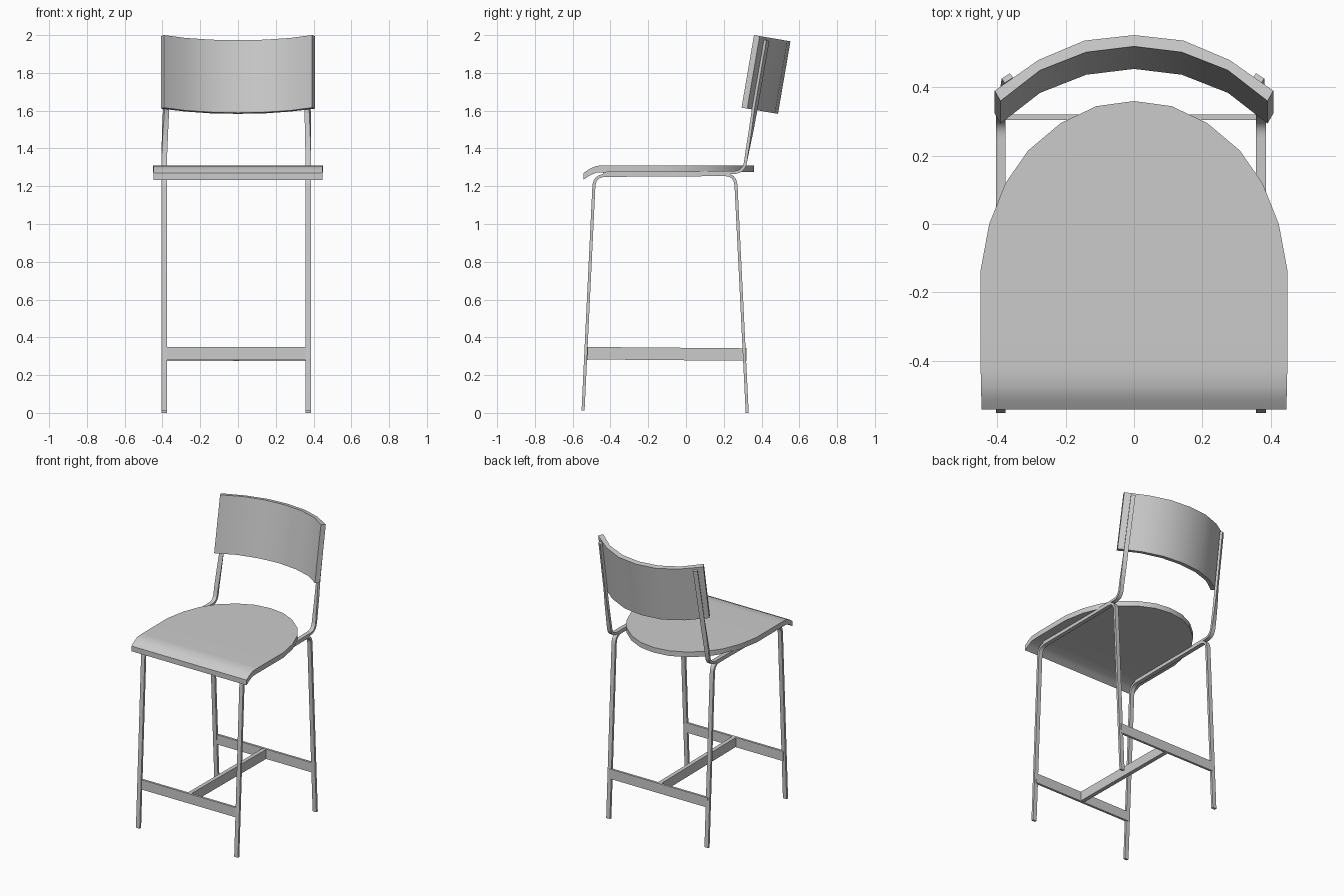
import bpy, bmesh, math
from mathutils import Vector

if "Cube" in bpy.data.objects:
    bpy.data.objects.remove(bpy.data.objects["Cube"])

CX = -0.009      # the frame sits slightly left of centre
HALF = 0.381     # half distance between the side frames


def finish(name, bm, angle=35):
    bmesh.ops.recalc_face_normals(bm, faces=bm.faces)
    me = bpy.data.meshes.new(name)
    bm.to_mesh(me)
    bm.free()
    ob = bpy.data.objects.new(name, me)
    bpy.context.collection.objects.link(ob)
    for p in me.polygons:
        p.use_smooth = True
    me.set_sharp_from_angle(angle=math.radians(angle))
    return ob


def fillet(pts, dist, steps=6):
    """Round the inner corners of a path."""
    pts = [Vector(p) for p in pts]
    out = [pts[0]]
    for a, b, c in zip(pts, pts[1:], pts[2:]):
        p, q = b + (a - b).normalized() * dist, b + (c - b).normalized() * dist
        for i in range(steps + 1):
            t = i / steps
            out.append(p * (1 - t) ** 2 + b * 2 * t * (1 - t) + q * t * t)
    return out + [pts[-1]]


def sweep(name, path, twists, w=0.029, h=0.016):
    """Sweep a flat bar along a path, turning its width axis by the twists."""
    bm = bmesh.new()
    rings = []
    for i, p in enumerate(path):
        tan = (path[min(i + 1, len(path) - 1)] - path[max(i - 1, 0)]).normalized()
        side = Vector((math.cos(twists[i]), math.sin(twists[i]), 0))
        side = (side - tan * side.dot(tan)).normalized()
        up = tan.cross(side)
        rings.append([bm.verts.new(p + side * a * w / 2 + up * b * h / 2)
                      for a, b in ((-1, -1), (1, -1), (1, 1), (-1, 1))])
    for r, s in zip(rings, rings[1:]):
        for k in range(4):
            bm.faces.new((r[k], r[(k + 1) % 4], s[(k + 1) % 4], s[k]))
    bm.faces.new(rings[0])
    bm.faces.new(rings[-1])
    return finish(name, bm)


def bar(name, a, b, thick, height):
    a, b = Vector(a), Vector(b)
    flat = Vector((b.x - a.x, b.y - a.y, 0)).normalized()
    side = Vector((-flat.y, flat.x, 0)) * thick / 2
    up = Vector((0, 0, height / 2))
    bm = bmesh.new()
    ends = [[bm.verts.new(p + side * s + up * t)
             for s, t in ((-1, -1), (1, -1), (1, 1), (-1, 1))] for p in (a, b)]
    for k in range(4):
        n = (k + 1) % 4
        bm.faces.new((ends[0][k], ends[0][n], ends[1][n], ends[1][k]))
    bm.faces.new(ends[0])
    bm.faces.new(ends[1])
    return finish(name, bm)


# Side frames: bent leg loop and back support on each side
for s, label in ((-1, "left"), (1, "right")):
    x = CX + s * HALF
    legs = fillet([(x, -0.545, 0.012), (x, -0.485, 1.257),
                   (x, 0.262, 1.262), (x, 0.324, 0.0)], 0.06)
    sweep("leg_loop_" + label, legs, [0] * len(legs))

    xt = -0.003 + s * 0.368
    post = fillet([(x, -0.44, 1.270), (x, 0.306, 1.273), (x, 0.322, 1.37)], 0.055)
    post += [Vector((x * 0.8 + xt * 0.2, 0.344, 1.49)),
             Vector((x * 0.5 + xt * 0.5, 0.364, 1.61)),
             Vector((xt, 0.427, 1.972))]
    turn = -s * math.radians(34)
    twists = [0] * (len(post) - 4) + [0.15 * turn, 0.6 * turn, turn, turn]
    sweep("back_support_" + label, post, twists)

# Foot rails
bar("front_foot_rail", (CX - HALF, -0.527, 0.315), (CX + HALF, -0.527, 0.315), 0.016, 0.068)
bar("rear_foot_rail", (CX - HALF, 0.312, 0.31), (CX + HALF, 0.312, 0.31), 0.016, 0.068)
bar("centre_foot_rail", (CX, -0.522, 0.316), (CX, 0.308, 0.309), 0.028, 0.066)

# Seat: rows of (y, half width, top z), rounded at the back, dropped at the front
rows = [(-0.543, .447, 1.27), (-0.512, .447, 1.291), (-0.475, .448, 1.308),
        (-0.42, .449, 1.31), (-0.14, .45, 1.31), (0, .424, 1.31), (0.12, .376, 1.31),
        (0.215, .31, 1.31), (0.295, .215, 1.31), (0.345, .11, 1.31)]
bm = bmesh.new()
grid = [[bm.verts.new((s * hw, y, z)) for s in (-1, 1)] for y, hw, z in rows]
for r, s in zip(grid, grid[1:]):
    bm.faces.new((r[0], r[1], s[1], s[0]))
bm.faces.new((grid[-1][0], grid[-1][1], bm.verts.new((0, 0.36, 1.31))))
ext = bmesh.ops.extrude_face_region(bm, geom=bm.faces[:], use_keep_orig=True)
low = [v for v in ext["geom"] if isinstance(v, bmesh.types.BMVert)]
bmesh.ops.translate(bm, verts=low, vec=(0, 0, -0.036))
finish("seat", bm)

# Backrest: curved panel leaning backwards
outer = [(0, .553), (.145, .537), (.28, .48), (.408, .39)]
inner = [(0, .52), (.14, .503), (.275, .45), (.391, .36)]
full = lambda half: [(-x, y) for x, y in half[:0:-1]] + half
loop = full(outer) + full(inner)[::-1]
bm = bmesh.new()
top = [bm.verts.new((x, y, 2.0 - 0.17 * (y - 0.36))) for x, y in loop]
bot = [bm.verts.new(v.co + Vector((0, -0.066, -0.384))) for v in top]
n = len(loop)
for k in range(n):
    m = (k + 1) % n
    bm.faces.new((top[k], top[m], bot[m], bot[k]))
for ring in (top, bot):
    for k in range(6):
        bm.faces.new((ring[k], ring[k + 1], ring[n - 2 - k], ring[n - 1 - k]))
finish("backrest", bm)
